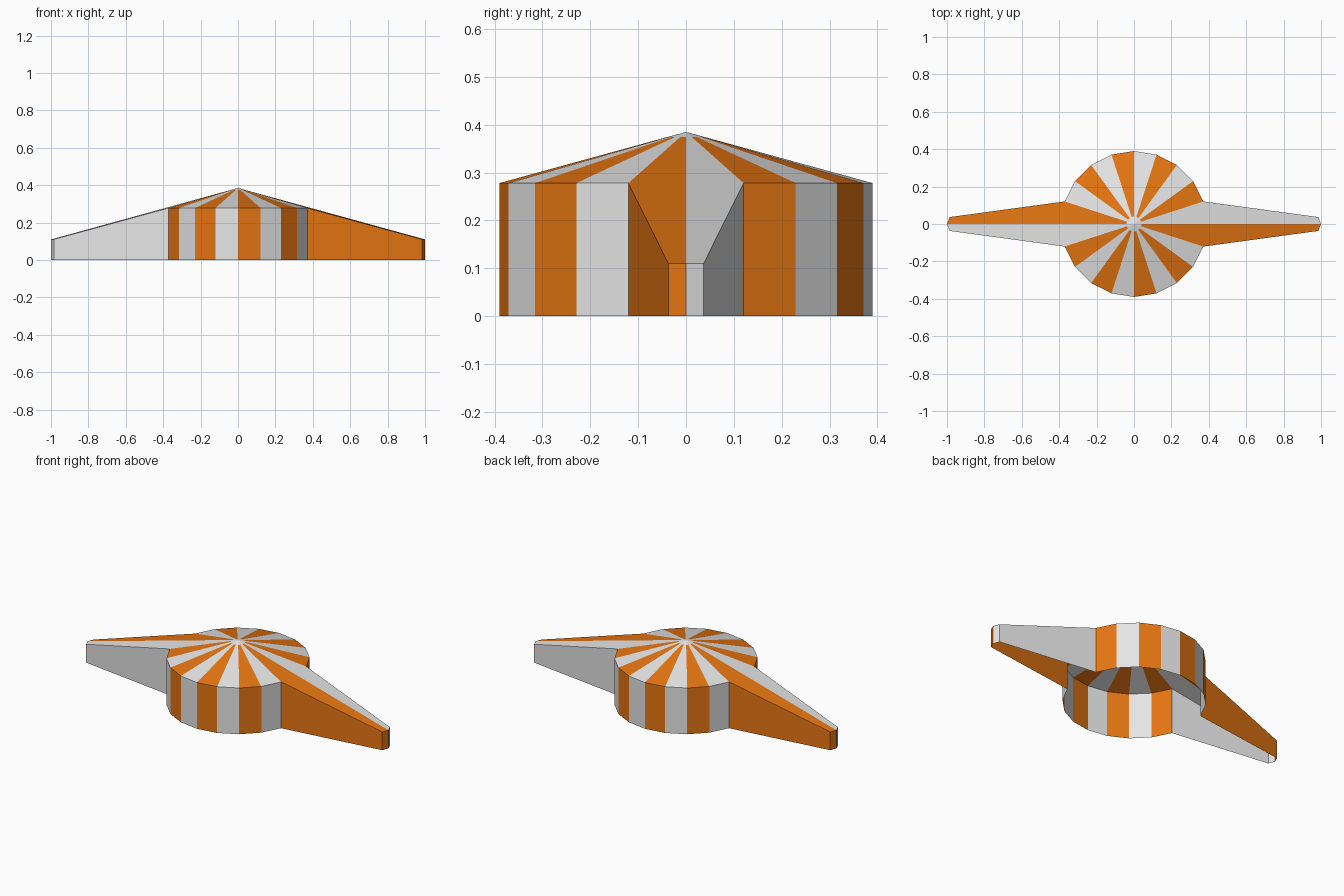
import bpy, bmesh, math

if "Cube" in bpy.data.objects:
    bpy.data.objects.remove(bpy.data.objects["Cube"])

SIDES = 20
HUB_R, HUB_Z = 0.39, 0.278
APEX_Z = 0.385
TIP_X, TIP_Y, TIP_Z = 0.985, 0.037, 0.11
CAP_R = 0.04                       # small plain spot where the stripes meet


def material(name, rgb):
    m = bpy.data.materials.new(name)
    m.diffuse_color = (*rgb, 1)
    m.use_nodes = True
    m.node_tree.nodes["Principled BSDF"].inputs["Base Color"].default_value = m.diffuse_color
    return m


mats = [material("light_grey", (0.79, 0.79, 0.79)),
        material("orange", (0.79, 0.18, 0.006))]


def polar(k, r, z):
    a = 2 * math.pi * k / SIDES
    return (r * math.cos(a), r * math.sin(a), z)


def rim(k):
    """Rim point at spoke k; the two spokes on the x axis reach the wing tips."""
    return polar(k, 1.0, TIP_Z) if k % 10 == 0 else polar(k, HUB_R, HUB_Z)


def sector_rim(k):
    """Outer edge of stripe k, with the wing's corner point where it has one."""
    pts = [rim(k), rim(k + 1)]
    if k % 10 in (0, 9):
        sx = 1 if k in (0, 19) else -1
        sy = 1 if k < 10 else -1
        pts.insert(1, (sx * TIP_X, sy * TIP_Y, TIP_Z))
    return pts


bm = bmesh.new()


def face(pts, mat):
    f = bm.faces.new([bm.verts.new(p) for p in pts])
    f.material_index = mat


cap_z = APEX_Z - (APEX_Z - HUB_Z) * CAP_R / HUB_R
for k in range(SIDES):
    colour = k % 2
    edge = sector_rim(k)
    inner_a, inner_b = polar(k, CAP_R, cap_z), polar(k + 1, CAP_R, cap_z)
    # centre spot
    face([(0, 0, APEX_Z), inner_a, inner_b], 0)
    # sloping roof stripe, running out along the wing where there is one
    face([inner_a, *edge, inner_b], colour)
    # upright walls, open underneath
    for p, q in zip(edge, edge[1:]):
        face([(p[0], p[1], 0), (q[0], q[1], 0), q, p], colour)

bmesh.ops.remove_doubles(bm, verts=bm.verts, dist=1e-4)
mesh = bpy.data.meshes.new("winged_cap")
bm.to_mesh(mesh)
bm.free()
for m in mats:
    mesh.materials.append(m)
bpy.context.collection.objects.link(bpy.data.objects.new("winged_cap", mesh))
